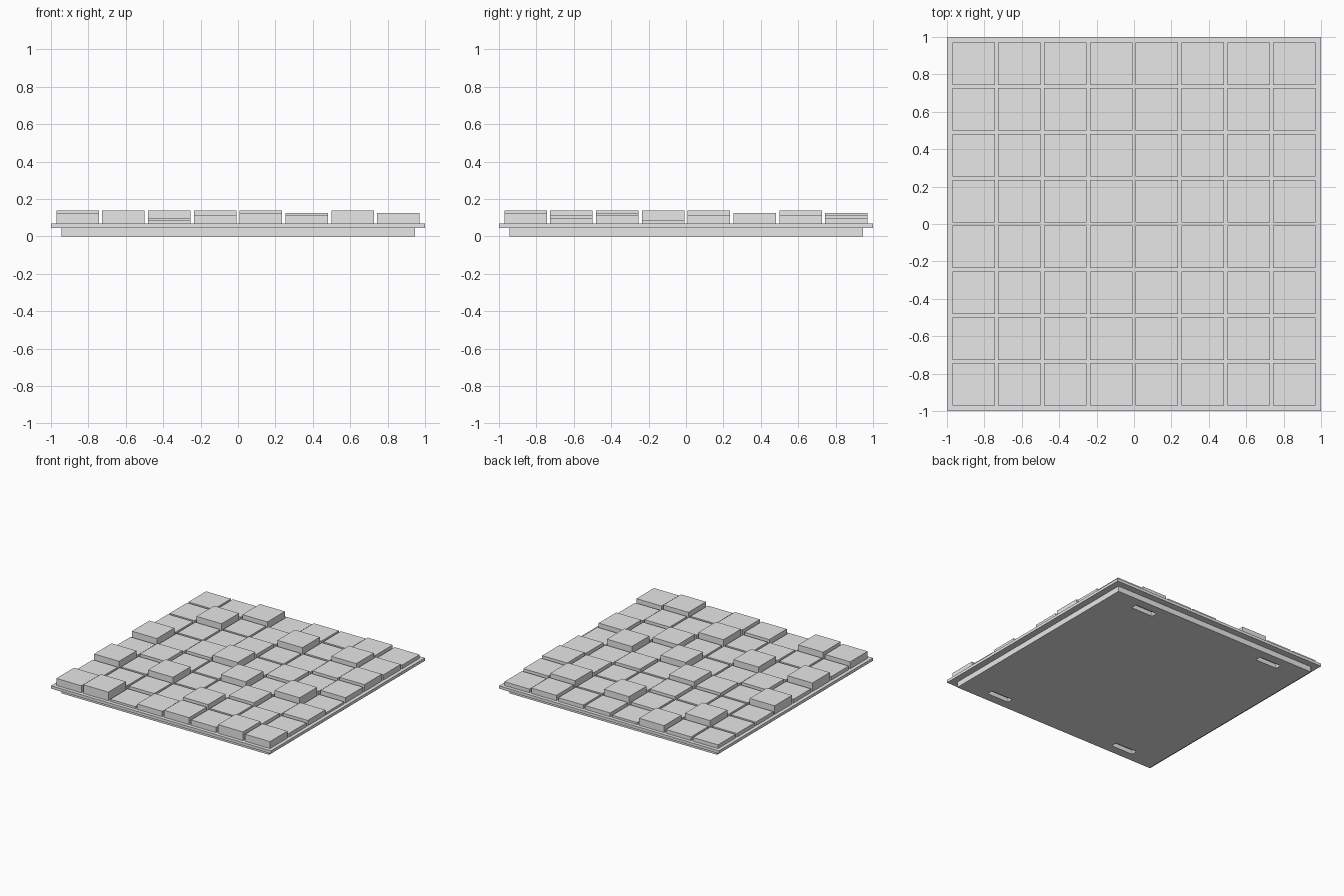
import bpy
import bmesh
from mathutils import Matrix, Vector

cube = bpy.data.objects.get("Cube")
if cube:
    bpy.data.objects.remove(cube, do_unlink=True)

# Single plain grey material
grey = bpy.data.materials.new("plain_grey")
grey.use_nodes = True
colour = (0.8, 0.8, 0.8, 1.0)
grey.diffuse_color = colour
grey.node_tree.nodes["Principled BSDF"].inputs["Base Color"].default_value = colour


def boxes(name, items):
    """One object made of boxes, each given as (centre x, centre y, size x, size y, bottom, top)."""
    bm = bmesh.new()
    for x, y, sx, sy, low, high in items:
        place = Matrix.Translation(Vector((x, y, (low + high) / 2)))
        bmesh.ops.create_cube(bm, size=1, matrix=place @ Matrix.Diagonal((sx, sy, high - low, 1)))
    mesh = bpy.data.meshes.new(name)
    bm.to_mesh(mesh)
    bm.free()
    mesh.materials.append(grey)
    obj = bpy.data.objects.new(name, mesh)
    bpy.context.collection.objects.link(obj)
    return obj


BASE_TOP = 0.045
PLATE_TOP = 0.068

# Base block with four hanging slots cut in its underside
base = boxes("base_block", [(0, 0, 1.89, 1.89, 0, BASE_TOP)])
cutter = boxes("slot_cutter", [(x, y, 0.2, 0.05, -0.02, 0.035)
                               for x in (-0.61, 0.61) for y in (-0.845, 0.845)])
cutter.hide_render = True
cut = base.modifiers.new("slots", 'BOOLEAN')
cut.operation = 'DIFFERENCE'
cut.solver = 'EXACT'
cut.object = cutter
bpy.context.view_layer.objects.active = base
bpy.ops.object.modifier_apply(modifier=cut.name)
bpy.data.objects.remove(cutter, do_unlink=True)

# Overhanging backing plate
boxes("backing_plate", [(0, 0, 2, 2, BASE_TOP, PLATE_TOP)])

# Square tiles in stepped heights: rows run front to back, letters a (low) to e (tall)
ROWS = ["eabcd", ]
ROWS = [
    "deacdced",
    "bbbbeccb",
    "ebebbdbc",
    "bcbbebea",
    "ebcebcbc",
    "bbbcbbcd",
    "bebbebec",
    "bbdabbcb",
]
PITCH, TILE, STEP, LOWEST = 0.245, 0.227, 0.0135, 0.085
for r, row in enumerate(ROWS):
    for c, letter in enumerate(row):
        top = LOWEST + STEP * "abcde".index(letter)
        boxes(f"tile_row{r + 1}_column{c + 1}",
              [((c - 3.5) * PITCH, (r - 3.5) * PITCH, TILE, TILE, PLATE_TOP, top)])
